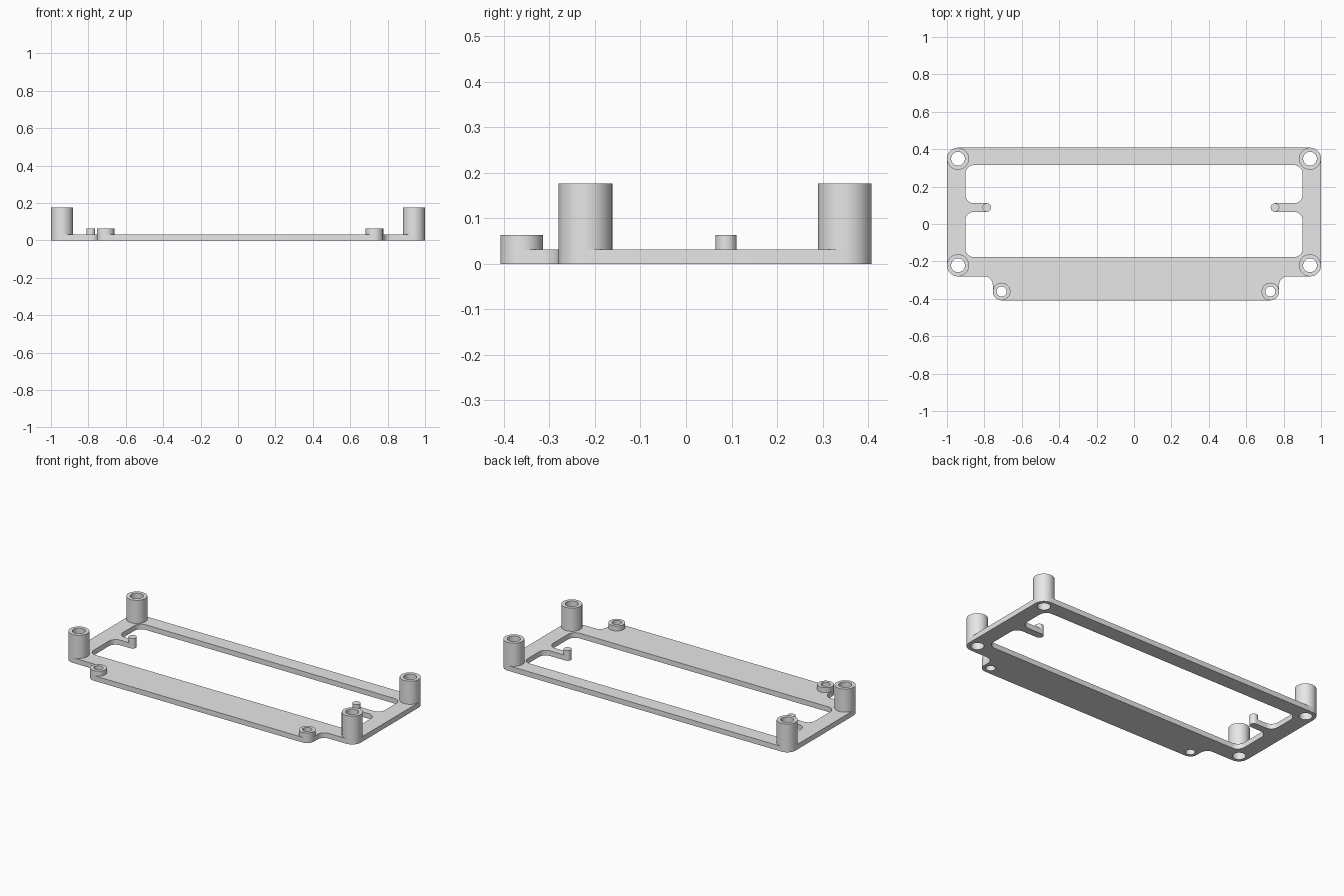
import bpy, bmesh, math
from mathutils import Vector

if "Cube" in bpy.data.objects:
    bpy.data.objects.remove(bpy.data.objects["Cube"])

PLATE, TALL, LOW = 0.032, 0.176, 0.063
CORNERS = [(x, y) for x in (-0.941, 0.941) for y in (-0.221, 0.349)]
TABS = [(-0.708, -0.361), (0.729, -0.361)]
PINS = [(-0.787, 0.088), (0.754, 0.088)]
R_BIG, H_BIG, R_TAB, H_TAB, R_PIN = 0.059, 0.037, 0.047, 0.027, 0.023
SEG = 48

grey = bpy.data.materials.new("plain grey")
grey.diffuse_color = (0.8, 0.8, 0.8, 1)
grey.use_nodes = True
grey.node_tree.nodes["Principled BSDF"].inputs["Base Color"].default_value = grey.diffuse_color


def circle(c, r):
    return [(c[0] + r * math.cos(2 * math.pi * i / SEG),
             c[1] + r * math.sin(2 * math.pi * i / SEG)) for i in range(SEG)]


def rounded(corners, steps=10):
    """Polygon of (x, y, fillet radius) turned into an outline with arcs."""
    out = []
    for i, (x, y, r) in enumerate(corners):
        p = Vector((x, y))
        a = (Vector(corners[i - 1][:2]) - p).normalized()
        b = (Vector(corners[(i + 1) % len(corners)][:2]) - p).normalized()
        half = a.angle(b) / 2
        centre = p + (a + b).normalized() * (r / math.sin(half))
        t = r / math.tan(half)
        u, v = p + a * t - centre, p + b * t - centre
        ang = u.angle(v)
        for k in range(steps + 1):
            f = k / steps
            w = (u * math.sin((1 - f) * ang) + v * math.sin(f * ang)) / math.sin(ang)
            out.append(tuple(centre + w))
    return out


def finish(ob):
    ob.data.materials.clear()
    ob.data.materials.append(grey)
    bm = bmesh.new()
    bm.from_mesh(ob.data)
    bmesh.ops.remove_doubles(bm, verts=bm.verts, dist=0.0001)
    bmesh.ops.recalc_face_normals(bm, faces=bm.faces)
    bm.to_mesh(ob.data)
    bm.free()
    bpy.ops.object.select_all(action='DESELECT')
    ob.select_set(True)
    bpy.context.view_layer.objects.active = ob
    bpy.ops.object.shade_smooth_by_angle(angle=math.radians(30))


def post(name, c, r, hole, top):
    """Standing tube, or a solid pin when hole is 0, rising from the plate."""
    bm = bmesh.new()
    loops = [(r, PLATE), (r, top)]
    if hole:
        loops += [(hole, top), (hole, PLATE)]
    rings = [[bm.verts.new((x, y, z)) for x, y in circle(c, rad)] for rad, z in loops]
    for lo, hi in zip(rings, rings[1:]):
        for i in range(SEG):
            j = (i + 1) % SEG
            bm.faces.new((lo[i], lo[j], hi[j], hi[i]))
    if not hole:
        bm.faces.new(rings[-1])
    me = bpy.data.meshes.new(name)
    bm.to_mesh(me)
    bm.free()
    ob = bpy.data.objects.new(name, me)
    bpy.context.collection.objects.link(ob)
    finish(ob)


# Base plate: outer outline with front tab
outer = rounded([
    (-1, 0.408, R_BIG), (-1, -0.28, R_BIG), (-0.755, -0.28, 0.045),
    (-0.755, -0.408, R_TAB), (0.776, -0.408, R_TAB), (0.776, -0.28, 0.045),
    (1, -0.28, R_BIG), (1, 0.408, R_BIG)])

# Window with the two pin arms reaching into it
y0, y1 = 0.088 - R_PIN, 0.088 + R_PIN
xl, xr = PINS[0][0] + R_PIN, PINS[1][0] - R_PIN
e, f = R_PIN - 0.0002, 0.047
window = rounded([
    (-0.902, 0.315, f), (-0.902, y1, f), (xl, y1, e), (xl, y0, e),
    (-0.902, y0, f), (-0.902, -0.177, f), (0.902, -0.177, f), (0.902, y0, f),
    (xr, y0, e), (xr, y1, e), (0.902, y1, f), (0.902, 0.315, f)])

cu = bpy.data.curves.new("base_plate", 'CURVE')
cu.dimensions = '2D'
cu.fill_mode = 'BOTH'
cu.extrude = PLATE / 2
holes = [circle(c, H_BIG) for c in CORNERS] + [circle(c, H_TAB) for c in TABS]
for pts in [outer, window] + holes:
    s = cu.splines.new('POLY')
    s.points.add(len(pts) - 1)
    for sp, (x, y) in zip(s.points, pts):
        sp.co = (x, y, 0, 1)
    s.use_cyclic_u = True
plate = bpy.data.objects.new("base_plate", cu)
bpy.context.collection.objects.link(plate)
bpy.context.view_layer.objects.active = plate
plate.select_set(True)
bpy.ops.object.convert(target='MESH')
plate = bpy.context.view_layer.objects.active
for v in plate.data.vertices:
    v.co.z += PLATE / 2
finish(plate)

# Corner standoffs, tab bosses and locating pins
for c in CORNERS:
    post("corner_standoff", c, R_BIG, H_BIG, TALL)
for c in TABS:
    post("tab_boss", c, R_TAB, H_TAB, LOW)
for c in PINS:
    post("locating_pin", c, R_PIN, 0, LOW)
